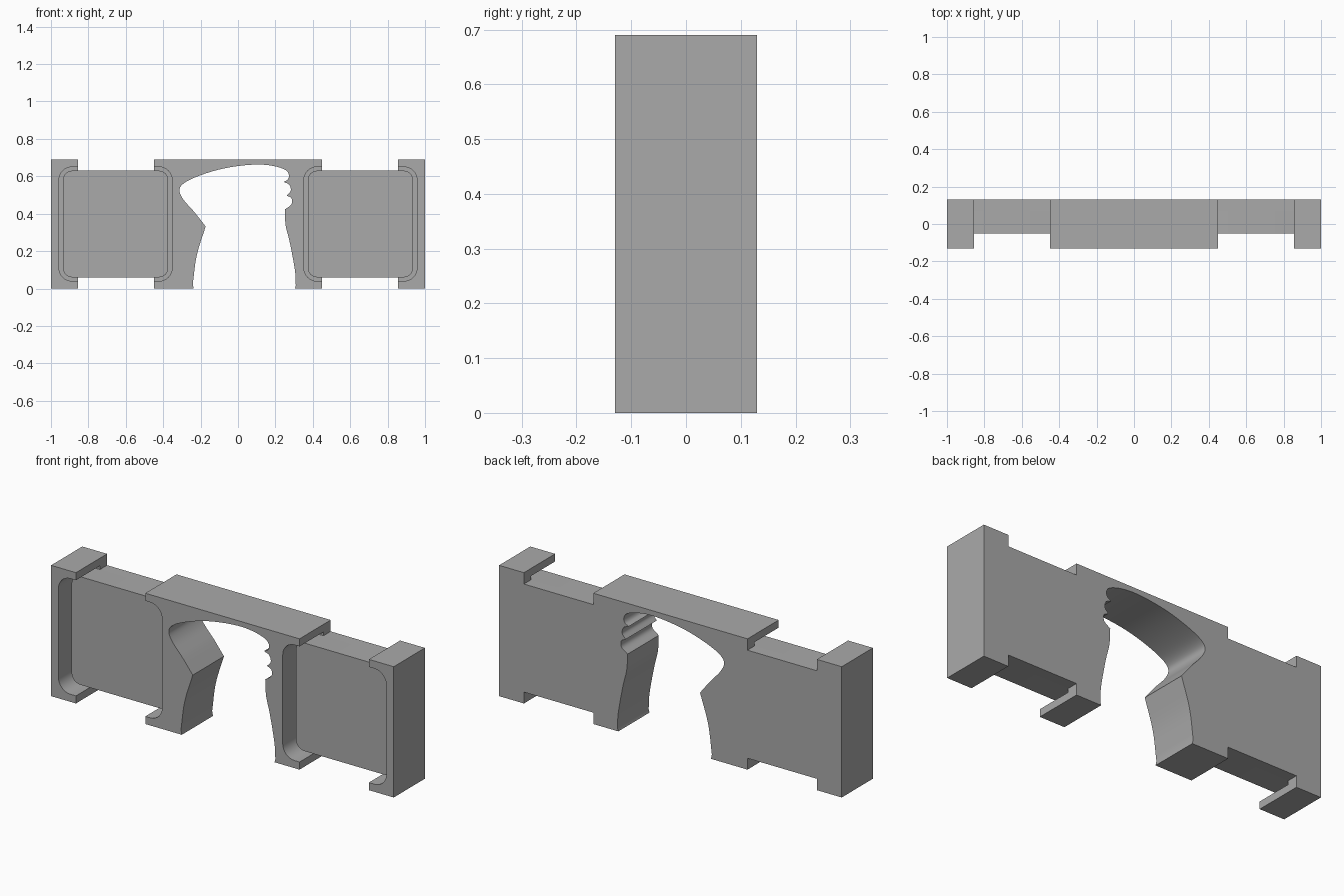
import bpy, bmesh, math
from mathutils import Vector

cube = bpy.data.objects.get("Cube")
if cube:
    bpy.data.objects.remove(cube, do_unlink=True)

HEIGHT, FRONT, BACK = 0.69, -0.13, 0.13
PANEL_FRONT, SLOT_FLOOR = -0.05, 0.07
PANEL_LOW, PANEL_HIGH = 0.06, 0.63
NOTCH_IN, NOTCH_OUT = 0.45, 0.855

grey = bpy.data.materials.new("plain grey")
grey.use_nodes = True
COLOUR = (0.4, 0.4, 0.4, 1)
grey.diffuse_color = COLOUR
grey.node_tree.nodes["Principled BSDF"].inputs["Base Color"].default_value = COLOUR


def prism(name, outline, y0, y1):
    """Extrude an (x, z) outline from y0 to y1."""
    bm = bmesh.new()
    face = bm.faces.new([bm.verts.new((x, y0, z)) for x, z in outline])
    moved = bmesh.ops.extrude_face_region(bm, geom=[face])["geom"]
    bmesh.ops.translate(bm, vec=(0, y1 - y0, 0),
                        verts=[g for g in moved if isinstance(g, bmesh.types.BMVert)])
    bmesh.ops.recalc_face_normals(bm, faces=bm.faces)
    mesh = bpy.data.meshes.new(name)
    bm.to_mesh(mesh)
    bm.free()
    mesh.materials.append(grey)
    obj = bpy.data.objects.new(name, mesh)
    bpy.context.collection.objects.link(obj)
    return obj


def rounded_rect(x0, x1, z0, z1, r, steps=8):
    corners = [(x1 - r, z1 - r), (x0 + r, z1 - r), (x0 + r, z0 + r), (x1 - r, z0 + r)]
    return [(cx + r * math.cos(a), cz + r * math.sin(a))
            for k, (cx, cz) in enumerate(corners)
            for a in [(k + i / steps) * math.pi / 2 for i in range(steps + 1)]]


def smooth_run(points, steps=6):
    """Smooth curve through the points, leaving out the last one."""
    p = [Vector(q) for q in points]
    p = [2 * p[0] - p[1]] + p + [2 * p[-1] - p[-2]]
    out = []
    for a, b, c, d in zip(p, p[1:], p[2:], p[3:]):
        for i in range(steps):
            t = i / steps
            out.append(tuple(0.5 * (2 * b + (c - a) * t + (2 * a - 5 * b + 4 * c - d) * t * t
                                    + (3 * b - a - 3 * c + d) * t ** 3)))
    return out


def apply_boolean(obj, tool, operation):
    mod = obj.modifiers.new(operation.lower(), "BOOLEAN")
    mod.operation, mod.solver, mod.object = operation, "EXACT", tool
    bpy.ops.object.select_all(action="DESELECT")
    bpy.context.view_layer.objects.active = obj
    obj.select_set(True)
    bpy.ops.object.modifier_apply(modifier=mod.name)
    bpy.data.objects.remove(tool, do_unlink=True)


# Central opening with a face-like edge on each side, split at its sharp corners
runs = [
    [(-.237, 0), (-.242, .025)],
    [(-.242, .025), (-.22, .18), (-.173, .332)],
    [(-.173, .332), (-.232, .407), (-.292, .476), (-.313, .527), (-.285, .566),
     (-.205, .604), (-.098, .637), (.01, .656), (.116, .663), (.2, .653),
     (.255, .633), (.272, .608), (.266, .583), (.243, .57)],
    [(.243, .57), (.273, .556), (.282, .524), (.261, .497)],
    [(.261, .497), (.287, .481), (.285, .449), (.25, .422)],
    [(.25, .422), (.255, .337), (.277, .246), (.304, .1), (.309, .016)],
    [(.309, .016), (.304, 0)],
]
opening = [q for run in runs for q in smooth_run(run, 1 if len(run) == 2 else 6)]
opening.append(runs[-1][-1])

# Outer outline with stepped notches at top and bottom
right_side = [(NOTCH_IN, 0), (NOTCH_IN, PANEL_LOW), (NOTCH_OUT, PANEL_LOW),
              (NOTCH_OUT, 0), (1, 0), (1, HEIGHT), (NOTCH_OUT, HEIGHT),
              (NOTCH_OUT, PANEL_HIGH), (NOTCH_IN, PANEL_HIGH), (NOTCH_IN, HEIGHT)]
left_side = [(-x, z) for x, z in reversed(right_side)]
frame = prism("frame_body", opening + right_side + left_side, FRONT, BACK)

# Pocket on each side, with a raised panel that leaves a narrow slot around it
for side in (-1, 1):
    x0, x1 = sorted((side * 0.352, side * 0.957))
    gap = 0.021
    pocket = prism("pocket_cutter", rounded_rect(x0, x1, 0.04, 0.65, 0.07),
                   FRONT - 0.1, SLOT_FLOOR)
    pocket.hide_render = True
    apply_boolean(frame, pocket, "DIFFERENCE")
    panel = prism("panel", rounded_rect(x0 + gap, x1 - gap, PANEL_LOW, PANEL_HIGH, 0.05),
                  PANEL_FRONT, SLOT_FLOOR)
    apply_boolean(frame, panel, "UNION")

bpy.context.view_layer.objects.active = frame
frame.select_set(True)
bpy.ops.object.shade_smooth_by_angle(angle=math.radians(30))
